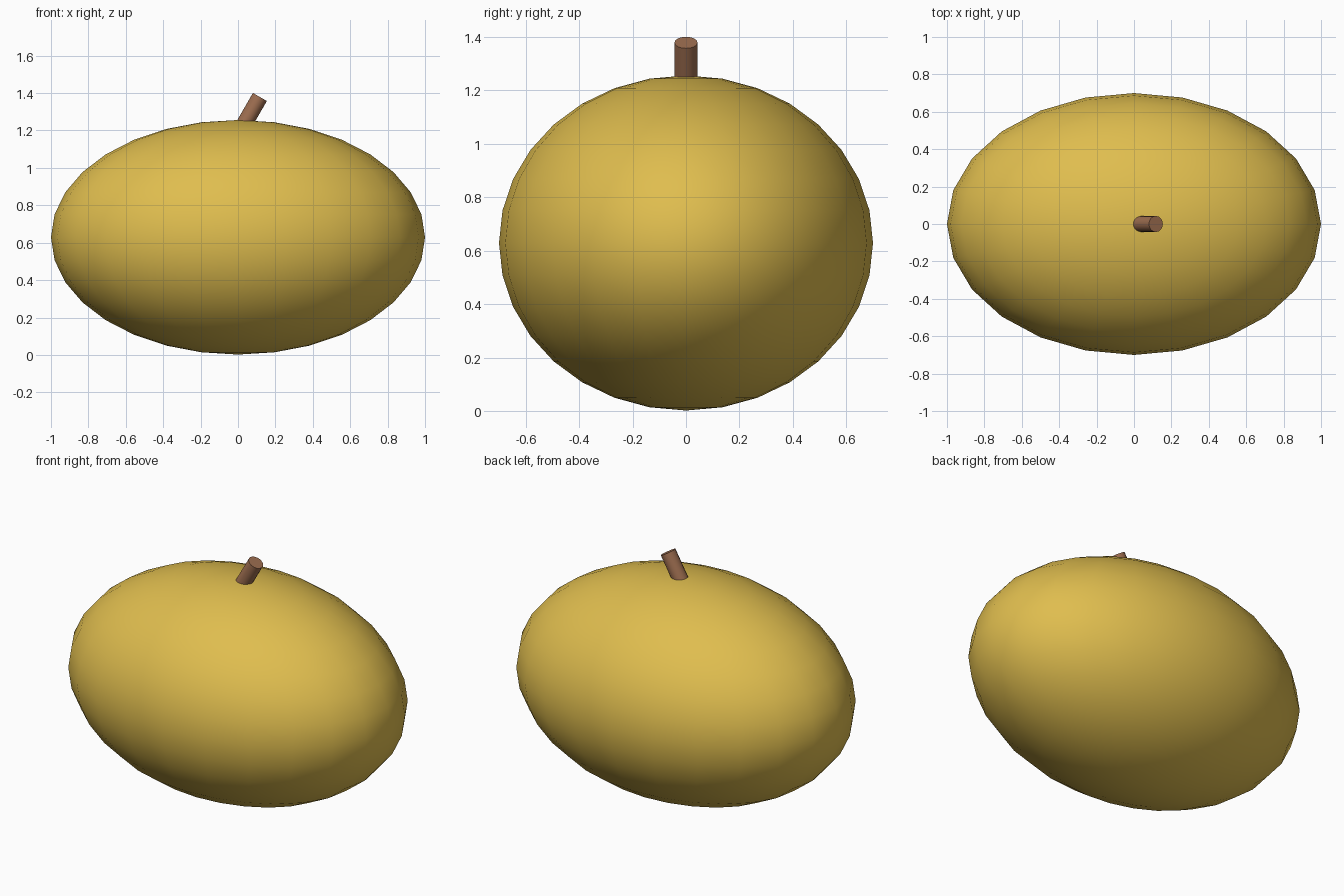
import bpy
import math
from mathutils import Vector

if "Cube" in bpy.data.objects:
    bpy.data.objects.remove(bpy.data.objects["Cube"])


def material(name, rgb):
    mat = bpy.data.materials.new(name)
    mat.diffuse_color = (*rgb, 1.0)
    mat.use_nodes = True
    mat.node_tree.nodes["Principled BSDF"].inputs["Base Color"].default_value = mat.diffuse_color
    return mat


def finish(name, mat, angle):
    obj = bpy.context.object
    obj.name = name
    obj.data.materials.append(mat)
    bpy.ops.object.transform_apply(location=False, rotation=True, scale=True)
    bpy.ops.object.shade_smooth_by_angle(angle=math.radians(angle))
    return obj


golden = material("golden_yellow", (0.74, 0.51, 0.077))
brown = material("stem_brown", (0.34, 0.155, 0.08))

# Fruit body: a stretched sphere
bpy.ops.mesh.primitive_uv_sphere_add(segments=24, ring_count=16, radius=1,
                                     location=(0, 0, 0.629))
bpy.context.object.scale = (1.0, 0.7, 0.627)
finish("fruit_body", golden, 60)

# Stem: a short cylinder leaning to the right, sunk into the body
tilt = math.radians(30)
length = 0.2
axis = Vector((math.sin(tilt), 0, math.cos(tilt)))
tip = Vector((0.117, 0, 1.379))
bpy.ops.mesh.primitive_cylinder_add(vertices=16, radius=0.043, depth=length,
                                    location=tip - axis * length / 2,
                                    rotation=(0, tilt, 0))
finish("stem", brown, 40)
